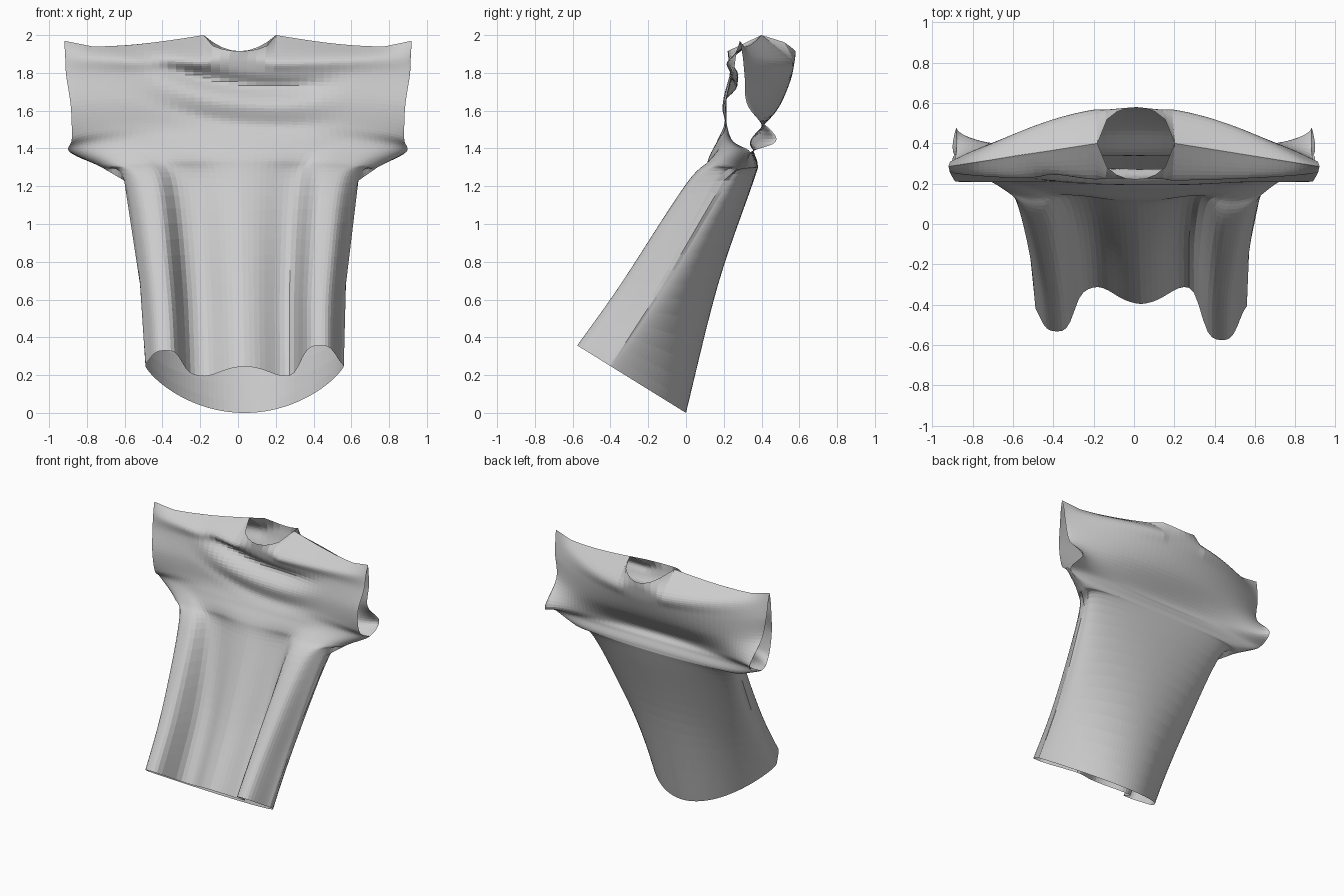
import bpy
import bmesh
from math import sin, cos, pi, exp
from mathutils import Vector

cube = bpy.data.objects.get("Cube")
if cube:
    bpy.data.objects.remove(cube)

COLS, STEPS = 60, 7

# Rows from hem to shoulder:
# half width, edge z, (front edge y, mid y, mid z), (back edge y, mid y, mid z), front/back roundness, pleats
ROWS = [
    (.525, .24, (-.40, -.40, .25), (-.40, .00, .00), .4, 1.6, 1),
    (.545, .68, (-.12, -.16, .68), (-.12, .17, .68), .4, 1, 1.1),
    (.62, 1.23, (.20, .07, 1.20), (.20, .355, 1.22), .55, .6, .55),
    (.73, 1.30, (.28, .12, 1.35), (.28, .38, 1.31), .7, .4, .15),
    (.89, 1.38, (.34, .165, 1.44), (.34, .36, 1.38), .8, .4, 0),
    (.88, 1.45, (.24, .20, 1.53), (.48, .345, 1.45), .8, 1, 0),
    (.885, 1.62, (.21, .21, 1.65), (.33, .48, 1.60), 1, 1.6, 0),
    (.91, 1.79, (.25, .23, 1.79), (.31, .55, 1.75), 1, 2.1, 0),
    (.915, 1.89, (.265, .225, 1.87), (.30, .575, 1.86), 1, 2.6, 0),
]


def shoulder_point(t, back):
    """Shoulder seam, opening into the round neck."""
    x = .92 * sin(t)
    a = abs(x)
    neck = .92 * sin(4 * pi / COLS)
    if a < neck - .001:
        d = (1 - (a / neck) ** 2) ** .5
        if back:
            return Vector((x + .01, .4 + .18 * d, 2 - .085 * d * d))
        return Vector((x + .01, .4 - .18 * d, 2 - .085 * d))
    f = (a - neck) / (.92 - neck)
    z = 2 - .06 * sin(min(f / .8, 1) * pi / 2) + .03 * max(0, f - .8) / .2
    return Vector((x + .01 * (1 - f), .4 - .115 * f, z))


def pleats(u):
    """Two deep outer folds and a soft middle one along the front hem."""
    a = abs(u)
    centre, width, depth = (.75, .2, .21) if u > 0 else (.8, .18, .16)
    return .09 * exp(-((a - .42) / .23) ** 2) - depth * exp(-((a - centre) / width) ** 4)


def control_point(row, t, back):
    """Point on one of the shaping rows."""
    if row == len(ROWS):
        return shoulder_point(t, back)
    width, edge_z, front, rear, round_f, round_b, pleat = ROWS[row]
    edge_y, mid_y, mid_z = rear if back else front
    c, u = max(cos(t), 0), sin(t)
    y = edge_y + (mid_y - edge_y) * c ** (round_b if back else round_f)
    if not back:
        y += pleat * pleats(u) * c ** .3
    z = edge_z + (mid_z - edge_z) * c
    if row == 0:
        z = -.62 * y
    shift = .035 * max(0, 1 - row / 4)
    return Vector((width * u + shift, y, z))


def spline(a, b, c, d, f):
    return .5 * (2 * b + (c - a) * f + (2 * a - 5 * b + 4 * c - d) * f * f
                 + (3 * b - a - 3 * c + d) * f ** 3)


def drape(p):
    """Hanging folds below the collar on the front panel."""
    s = p.z + .13 * p.x - .3 * p.x ** 2
    mask = exp(-(p.x / .45) ** 4)
    fold = (.05 * exp(-((s - 1.74) / .05) ** 2) - .015 * exp(-((s - 1.63) / .05) ** 2)
            + .01 * exp(-((s - 1.53) / .04) ** 2))
    p.y += fold * mask


def add_panel(bm, back):
    last = len(ROWS)
    grid = []
    for j in range(last * STEPS + 1):
        k = min(j // STEPS, last - 1)
        f = j / STEPS - k
        line = []
        for i in range(COLS + 1):
            t = -pi / 2 + pi * i / COLS
            pts = [control_point(min(max(k + o, 0), last), t, back) for o in (-1, 0, 1, 2)]
            p = spline(*pts, f)
            # Keep the side seams shared below the cuffs
            if i in (0, COLS) and k < 4:
                p = pts[1].lerp(pts[2], f)
            if not back:
                drape(p)
            line.append(bm.verts.new(p))
        grid.append(line)
    for low, high in zip(grid, grid[1:]):
        for i in range(COLS):
            quad = [low[i], low[i + 1], high[i + 1], high[i]]
            bm.faces.new(quad[::-1] if back else quad)


# Shirt: front and back panels joined at side and shoulder seams
bm = bmesh.new()
add_panel(bm, False)
add_panel(bm, True)
bmesh.ops.remove_doubles(bm, verts=bm.verts, dist=.0005)
mesh = bpy.data.meshes.new("shirt")
bm.to_mesh(mesh)
bm.free()
shirt = bpy.data.objects.new("shirt", mesh)
bpy.context.collection.objects.link(shirt)

# Cloth colour
cloth = bpy.data.materials.new("light_grey_cloth")
cloth.use_nodes = True
colour = (.6, .6, .6, 1)
cloth.diffuse_color = colour
cloth.node_tree.nodes["Principled BSDF"].inputs["Base Color"].default_value = colour
mesh.materials.append(cloth)
